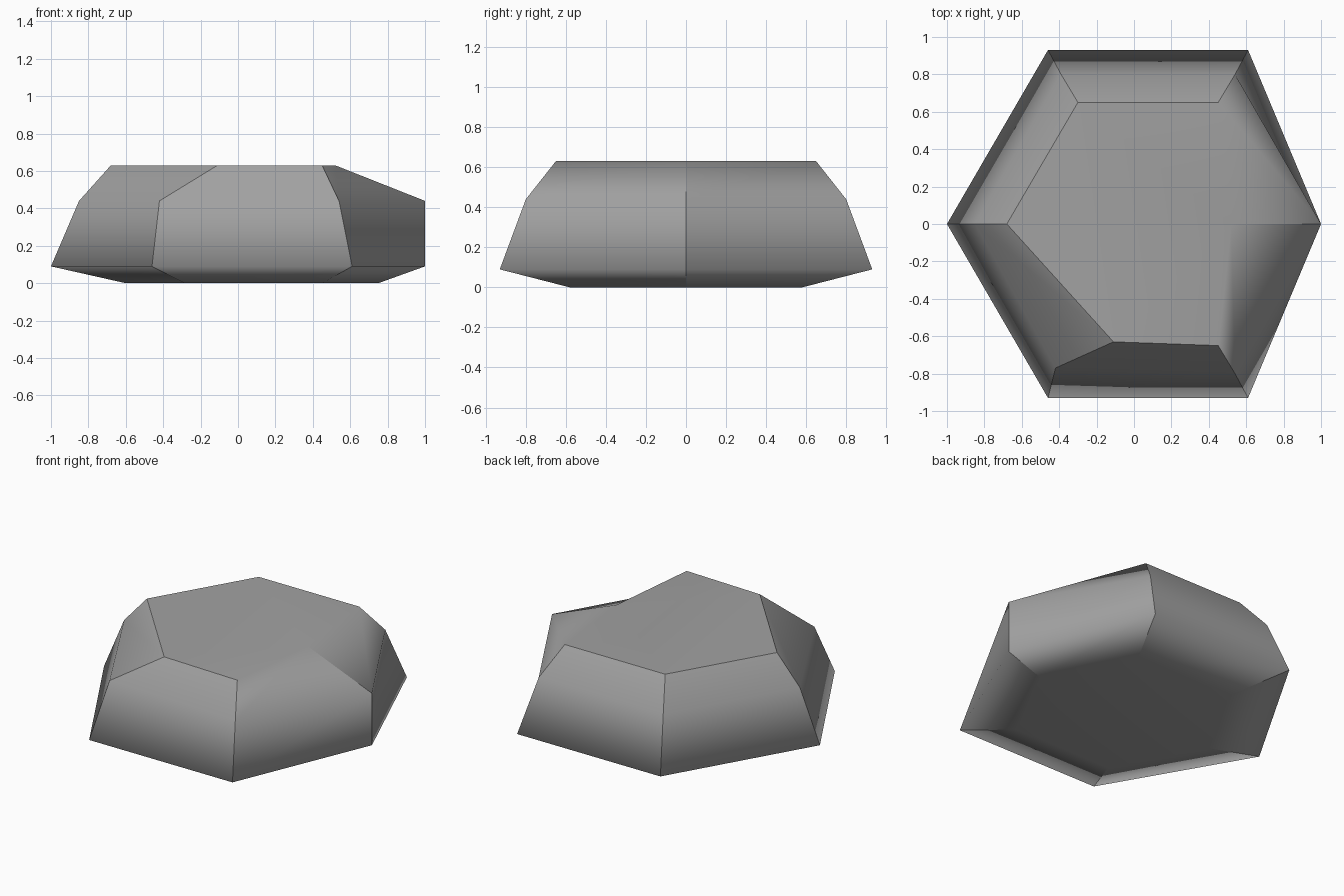
import bpy
import bmesh

cube = bpy.data.objects.get("Cube")
if cube:
    bpy.data.objects.remove(cube, do_unlink=True)

# Stone colour
stone = bpy.data.materials.new("stone_grey")
stone.use_nodes = True
grey = (0.36, 0.36, 0.36, 1)
stone.diffuse_color = grey
bsdf = stone.node_tree.nodes["Principled BSDF"]
bsdf.inputs["Base Color"].default_value = grey
bsdf.inputs["Roughness"].default_value = 0.9


def hexagon(left, back_left, back_right, right, front_right=None, front_left=None):
    """Six corners; the front mirrors the back unless given."""
    mirror = lambda p: (p[0], -p[1])
    return [(left, 0), front_left or mirror(back_left),
            front_right or mirror(back_right), (right, 0), back_right, back_left]


# Cross-sections from the base to the flat top, chipped at the front left
sections = [
    (0.00, hexagon(-0.60, (-0.28, 0.58), (0.45, 0.58), 0.75)),
    (0.09, hexagon(-1.00, (-0.46, 0.93), (0.61, 0.93), 1.00)),
    (0.44, hexagon(-0.85, (-0.39, 0.80), (0.54, 0.80), 1.00, front_left=(-0.42, -0.77))),
    (0.63, hexagon(-0.68, (-0.30, 0.65), (0.45, 0.65), 0.52, front_left=(-0.11, -0.63))),
]

bm = bmesh.new()
rings = [[bm.verts.new((x, y, z)) for x, y in corners] for z, corners in sections]
bm.faces.new(rings[0][::-1])
top = bm.faces.new(rings[-1])
for low, high in zip(rings, rings[1:]):
    for i in range(6):
        j = (i + 1) % 6
        bm.faces.new((low[i], low[j], high[j], high[i]))
bmesh.ops.recalc_face_normals(bm, faces=bm.faces[:])

# Rising ridges and the steep top rim are sharp, the other bands are smooth
right_tip = rings[-1][3]
for face in bm.faces:
    face.smooth = True
for edge in bm.edges:
    a, b = edge.verts
    rising = abs(a.co.z - b.co.z) > 0.01
    rim = edge in top.edges[:] and right_tip not in edge.verts[:]
    edge.smooth = not (rising or rim)

mesh = bpy.data.meshes.new("rock")
bm.to_mesh(mesh)
bm.free()
mesh.materials.append(stone)
rock = bpy.data.objects.new("rock", mesh)
bpy.context.collection.objects.link(rock)

# Large faces dominate the shading
weighted = rock.modifiers.new("weighted_shading", "WEIGHTED_NORMAL")
weighted.mode = "FACE_AREA"
weighted.keep_sharp = True
